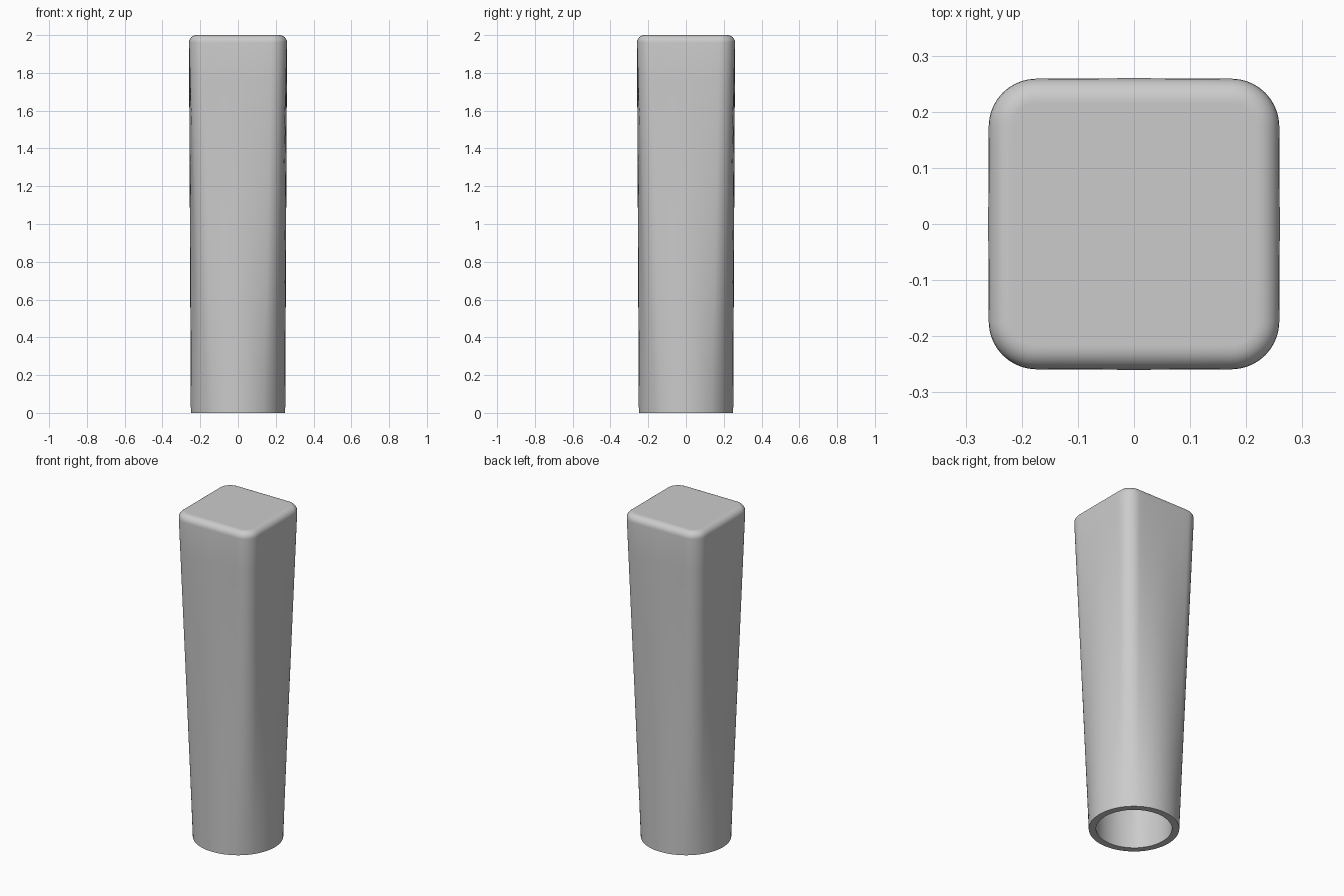
import bpy, bmesh
from math import sin, cos, pi, atan2, radians
from mathutils import Vector

cube = bpy.data.objects.get("Cube")
if cube:
    bpy.data.objects.remove(cube, do_unlink=True)

HEIGHT = 2.0
BASE_RADIUS, TOP_HALF, TOP_CORNER = 0.25, 0.26, 0.085
WALL, FILLET = 0.04, 0.04
ARC_STEPS, SIDE_STEPS, LEVELS, FILLET_STEPS = 10, 8, 10, 6


def rounded_square(half, corner):
    """Outline of a rounded square, counter-clockwise."""
    points = []
    c = half - corner
    for q in range(4):
        turn = q * pi / 2
        quarter = [(half, -c + 2 * c * i / SIDE_STEPS) for i in range(SIDE_STEPS)]
        for i in range(ARC_STEPS):
            a = i / ARC_STEPS * pi / 2
            quarter.append((c + corner * cos(a), c + corner * sin(a)))
        points += [(x * cos(turn) - y * sin(turn), x * sin(turn) + y * cos(turn))
                   for x, y in quarter]
    return points


def section(bm, z, inset):
    """Cross-section that turns from round at the base to square at the top."""
    t = z / HEIGHT
    radius = BASE_RADIUS - inset
    ring = []
    for x, y in rounded_square(TOP_HALF - inset, TOP_CORNER - inset):
        a = atan2(y, x)
        circle = Vector((radius * cos(a), radius * sin(a), z))
        ring.append(bm.verts.new(circle.lerp(Vector((x, y, z)), t)))
    return ring


# Inner cavity from its ceiling down, then outer wall up, fillet and cap
levels = [i / LEVELS for i in range(LEVELS + 1)]
stations = [((HEIGHT - WALL) * t, WALL) for t in reversed(levels)]
stations += [((HEIGHT - FILLET) * t, 0) for t in levels]
for i in range(1, FILLET_STEPS + 1):
    a = i / FILLET_STEPS * pi / 2
    stations.append((HEIGHT - FILLET * (1 - sin(a)), FILLET * (1 - cos(a))))
stations.append((HEIGHT, FILLET + 0.005))

bm = bmesh.new()
rings = [section(bm, z, inset) for z, inset in stations]
for low, high in zip(rings, rings[1:]):
    n = len(low)
    for i in range(n):
        j = (i + 1) % n
        bm.faces.new((low[i], low[j], high[j], high[i]))
bm.faces.new(rings[-1])
bm.faces.new(list(reversed(rings[0])))
bmesh.ops.recalc_face_normals(bm, faces=bm.faces)

mesh = bpy.data.meshes.new("hollow_leg")
bm.to_mesh(mesh)
bm.free()
leg = bpy.data.objects.new("hollow_leg", mesh)
bpy.context.collection.objects.link(leg)

# Plain grey material
grey = bpy.data.materials.new("plain_grey")
grey.use_nodes = True
colour = (0.6, 0.6, 0.6, 1)
grey.diffuse_color = colour
grey.node_tree.nodes["Principled BSDF"].inputs["Base Color"].default_value = colour
mesh.materials.append(grey)

# Smooth walls with crisp rim edges
bpy.ops.object.select_all(action='DESELECT')
leg.select_set(True)
bpy.context.view_layer.objects.active = leg
bpy.ops.object.shade_smooth_by_angle(angle=radians(35))
